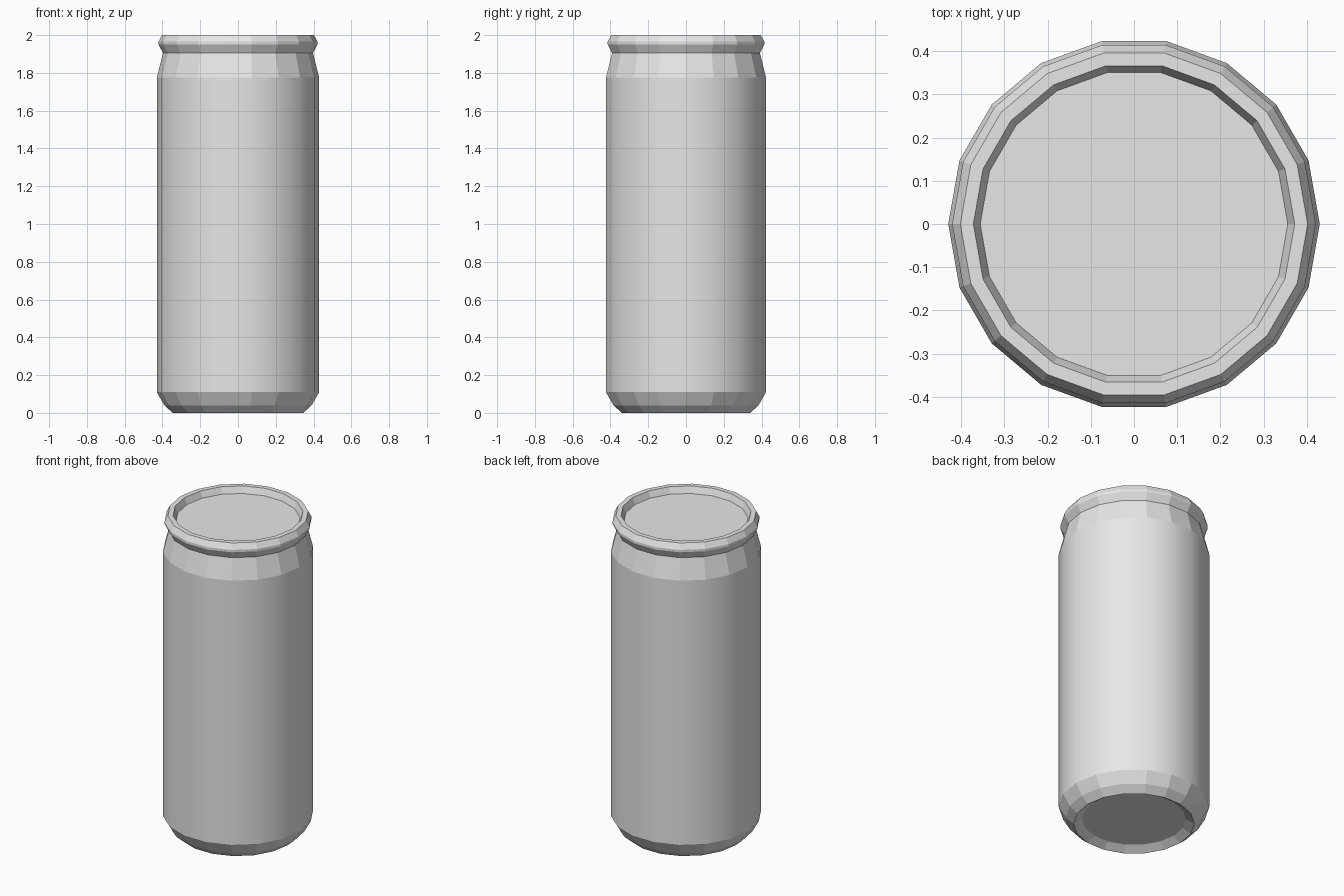
import bpy
import bmesh
import math
from mathutils import Matrix

cube = bpy.data.objects.get("Cube")
if cube:
    bpy.data.objects.remove(cube, do_unlink=True)

SIDES = 18

metal = bpy.data.materials.new("plain_grey")
metal.use_nodes = True
grey = (0.8, 0.8, 0.8, 1)
metal.diffuse_color = grey
metal.node_tree.nodes["Principled BSDF"].inputs["Base Color"].default_value = grey


def lathe(name, profile, cap_start=False, cap_end=False):
    """Turn a (radius, height) profile, listed bottom outside to top, around z."""
    bm = bmesh.new()
    rings = []
    for r, z in profile:
        rings.append([bm.verts.new(Matrix.Rotation(math.tau * i / SIDES, 3, "Z") @ Matrix.Identity(3).col[0] * r)
                      for i in range(SIDES)])
        for v in rings[-1]:
            v.co.z = z
    for low, high in zip(rings, rings[1:]):
        for i in range(SIDES):
            j = (i + 1) % SIDES
            bm.faces.new((low[i], low[j], high[j], high[i]))
    if cap_start:
        bm.faces.new(rings[0][::-1])
    if cap_end:
        bm.faces.new(rings[-1])
    mesh = bpy.data.meshes.new(name)
    bm.to_mesh(mesh)
    bm.free()
    mesh.materials.append(metal)
    obj = bpy.data.objects.new(name, mesh)
    bpy.context.collection.objects.link(obj)
    return obj


# Recessed base with its chamfered foot
lathe("base", [(0.296, 0.03), (0.345, 0), (0.39, 0.04), (0.43, 0.11)], cap_start=True)

# Straight wall, smooth around its length
wall = lathe("wall", [(0.43, 0.11), (0.43, 1.775)])
for face in wall.data.polygons:
    face.use_smooth = True

# Tapered shoulder
lathe("shoulder", [(0.43, 1.775), (0.397, 1.905)])

# Flared rim, turned in to the sunken lid
lathe("rim", [(0.397, 1.905), (0.421, 1.95), (0.421, 1.965), (0.402, 2.0),
              (0.372, 2.0), (0.356, 1.96)])
lathe("lid", [(0.356, 1.96)], cap_end=True)
